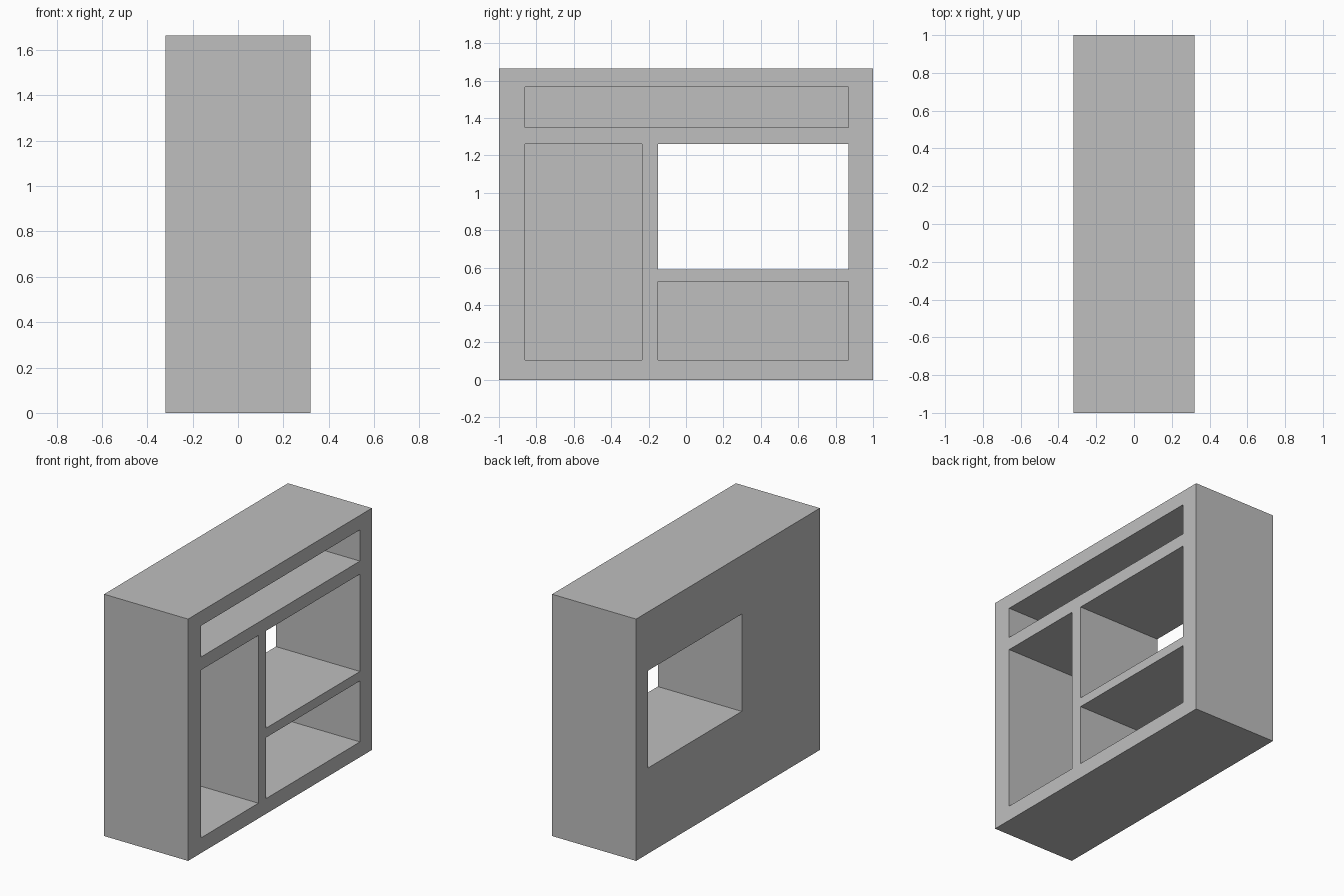
import bpy

if "Cube" in bpy.data.objects:
    bpy.data.objects.remove(bpy.data.objects["Cube"])

W, H = 0.64, 1.665      # cabinet depth along x and height
BACK = 0.05             # thickness of the closed back panel

grey = bpy.data.materials.new("plain grey")
grey.diffuse_color = (0.52, 0.52, 0.52, 1)
grey.use_nodes = True
grey.node_tree.nodes["Principled BSDF"].inputs["Base Color"].default_value = grey.diffuse_color


def box(name, x0, x1, y0, y1, z0, z1):
    bpy.ops.mesh.primitive_cube_add(
        size=1, location=((x0 + x1) / 2, (y0 + y1) / 2, (z0 + z1) / 2))
    ob = bpy.context.object
    ob.name = name
    ob.scale = (x1 - x0, y1 - y0, z1 - z0)
    bpy.ops.object.transform_apply(location=True, rotation=False, scale=True)
    ob.data.materials.append(grey)
    return ob


# Solid shelf unit
unit = box("shelf_unit", -W / 2, W / 2, -1, 1, 0, H)

# Compartments open on the +x side: y range, z range, cut right through?
compartments = {
    "top_slot": (-0.86, 0.87, 1.35, 1.565, False),
    "tall_compartment": (-0.86, -0.235, 0.105, 1.26, False),
    "open_window": (-0.15, 0.87, 0.59, 1.26, True),
    "low_compartment": (-0.15, 0.87, 0.105, 0.525, False),
}
for name, (y0, y1, z0, z1, through) in compartments.items():
    x0 = -W / 2 - 0.1 if through else -W / 2 + BACK
    cutter = box(name + "_cutter", x0, W / 2 + 0.1, y0, y1, z0, z1)
    cutter.hide_render = True
    mod = unit.modifiers.new(name, 'BOOLEAN')
    mod.operation = 'DIFFERENCE'
    mod.solver = 'EXACT'
    mod.object = cutter
    bpy.context.view_layer.objects.active = unit
    bpy.ops.object.modifier_apply(modifier=mod.name)
    bpy.data.objects.remove(cutter, do_unlink=True)
